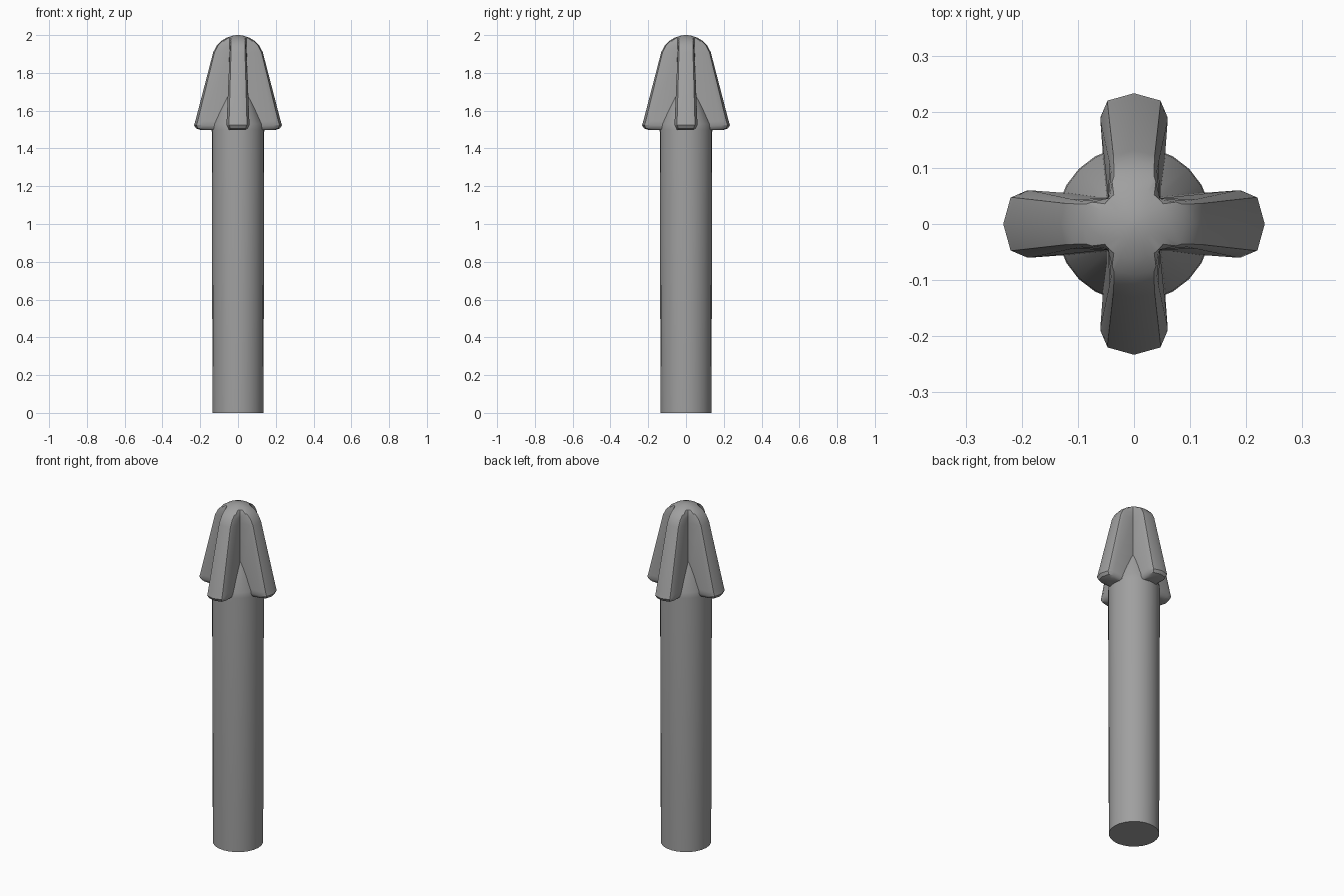
import bpy, bmesh, math
from mathutils import Matrix, Vector

if "Cube" in bpy.data.objects:
    bpy.data.objects.remove(bpy.data.objects["Cube"], do_unlink=True)

steel = bpy.data.materials.new("grey_steel")
colour = (0.35, 0.35, 0.35, 1)
steel.diffuse_color = colour
steel.use_nodes = True
steel.node_tree.nodes["Principled BSDF"].inputs["Base Color"].default_value = colour


def loft(name, rings, angle):
    """Skin closed rings from bottom to top and cap both ends."""
    bm = bmesh.new()
    loops = [[bm.verts.new(p) for p in ring] for ring in rings]
    for low, high in zip(loops, loops[1:]):
        n = len(low)
        for i in range(n):
            j = (i + 1) % n
            bm.faces.new((low[i], low[j], high[j], high[i]))
    bm.faces.new(loops[0][::-1])
    bm.faces.new(loops[-1])
    bmesh.ops.recalc_face_normals(bm, faces=bm.faces)
    mesh = bpy.data.meshes.new(name)
    bm.to_mesh(mesh)
    bm.free()
    mesh.materials.append(steel)
    obj = bpy.data.objects.new(name, mesh)
    bpy.context.collection.objects.link(obj)
    bpy.ops.object.select_all(action="DESELECT")
    obj.select_set(True)
    bpy.context.view_layer.objects.active = obj
    bpy.ops.object.shade_smooth_by_angle(angle=math.radians(angle))
    return obj


def circle(r, z, sides=24):
    steps = [math.tau * i / sides for i in range(sides)]
    return [Vector((r * math.cos(a), r * math.sin(a), z)) for a in steps]


def cross(z, reach, crown, side, inner):
    """Four-armed section: tip, bevelled shoulders and the groove corner."""
    quarter = [Vector((reach, 0, z)), Vector((*crown, z)), Vector((*side, z)),
               Vector((inner, inner, z)),
               Vector((side[1], side[0], z)), Vector((crown[1], crown[0], z))]
    return [Matrix.Rotation(k * math.pi / 2, 3, "Z") @ p
            for k in range(4) for p in quarter]


# Round shaft with a slight taper and a conical shoulder between the fins
loft("shaft", [circle(r, z) for r, z in
               ((0.135, 0), (0.139, 1.5), (0.137, 1.53), (0.062, 1.7))], 30)

# Cross-shaped driver tip with four flared fins and a domed end
loft("driver_tip", [
    cross(1.497, 0.195, (0.19, 0.028), (0.17, 0.038), 0.05),
    cross(1.506, 0.222, (0.212, 0.04), (0.185, 0.052), 0.05),
    cross(1.523, 0.233, (0.22, 0.047), (0.19, 0.06), 0.05),
    cross(1.545, 0.226, (0.213, 0.047), (0.185, 0.06), 0.05),
    cross(1.91, 0.131, (0.124, 0.037), (0.11, 0.044), 0.046),
    cross(1.945, 0.112, (0.106, 0.036), (0.095, 0.041), 0.046),
    cross(1.968, 0.09, (0.084, 0.036), (0.075, 0.039), 0.046),
    cross(1.985, 0.063, (0.058, 0.024), (0.052, 0.036), 0.0445),
    cross(1.996, 0.032, (0.03, 0.01), (0.027, 0.017), 0.0226),
    cross(2.0, 0.008, (0.0077, 0.002), (0.007, 0.004), 0.0057),
], 35)
